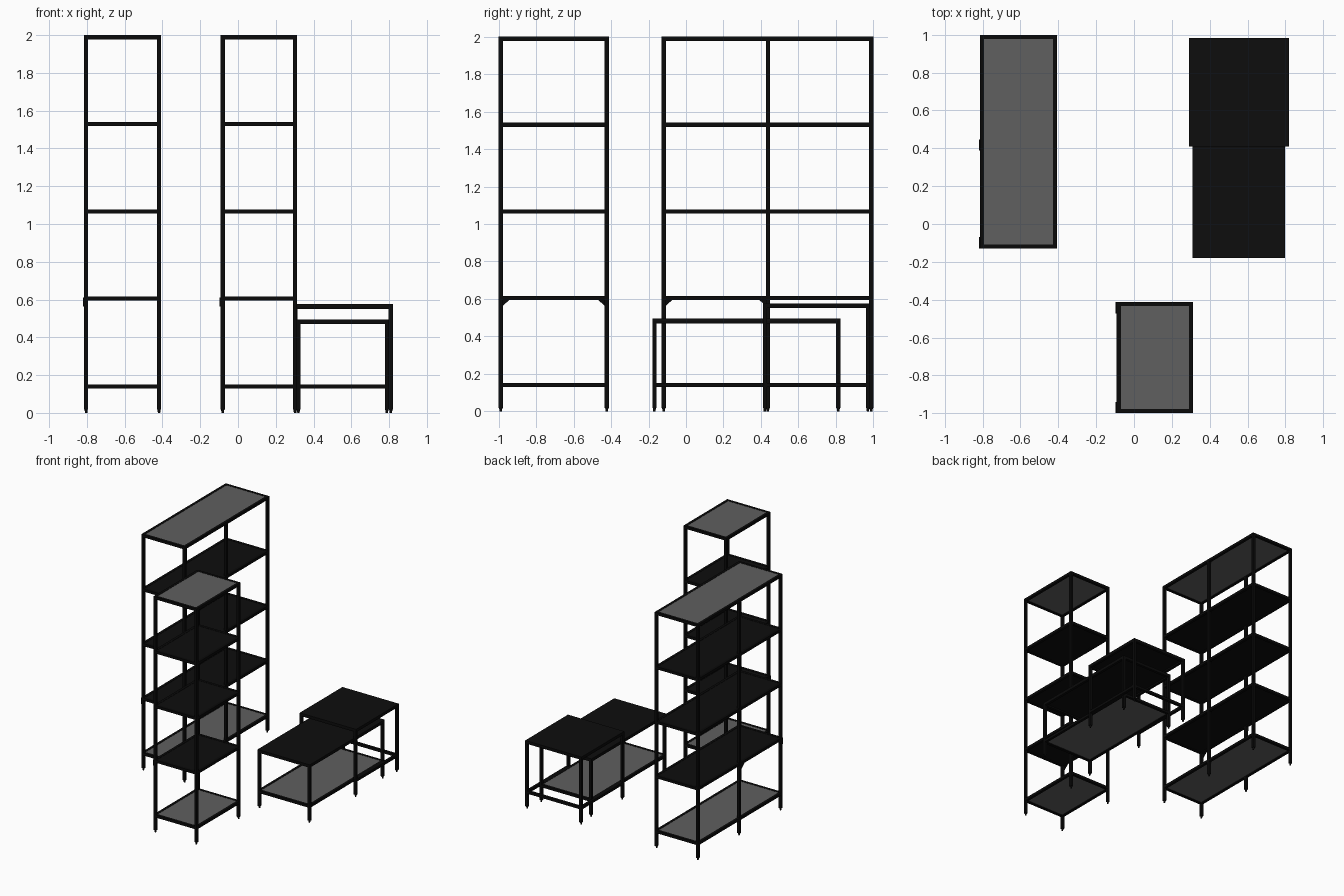
import bpy, bmesh
from mathutils import Matrix, Vector

if "Cube" in bpy.data.objects:
    bpy.data.objects.remove(bpy.data.objects["Cube"], do_unlink=True)

T = 0.022  # square tube width


def material(name, value):
    m = bpy.data.materials.new(name)
    m.use_nodes = True
    col = (value, value, value, 1)
    m.diffuse_color = col
    bsdf = m.node_tree.nodes["Principled BSDF"]
    bsdf.inputs["Base Color"].default_value = col
    bsdf.inputs["Roughness"].default_value = 0.7
    return m


FRAME = material("black metal", 0.003)
BOARD = material("dark board", 0.004)
GREY = material("grey board", 0.115)


def box(bm, x0, x1, y0, y1, z0, z1):
    size = Matrix.Diagonal((x1 - x0, y1 - y0, z1 - z0, 1))
    mid = Matrix.Translation(((x0 + x1) / 2, (y0 + y1) / 2, (z0 + z1) / 2))
    bmesh.ops.create_cube(bm, size=1, matrix=mid @ size)


def finish(bm, name, mat):
    bmesh.ops.recalc_face_normals(bm, faces=bm.faces)
    mesh = bpy.data.meshes.new(name)
    bm.to_mesh(mesh)
    bm.free()
    mesh.materials.append(mat)
    ob = bpy.data.objects.new(name, mesh)
    bpy.context.collection.objects.link(ob)
    return ob


def posts(name, x0, x1, ys, top):
    """Square posts standing on small round feet."""
    bm = bmesh.new()
    for x in (x0 + T / 2, x1 - T / 2):
        for y in ys:
            box(bm, x - T / 2, x + T / 2, y - T / 2, y + T / 2, 0.018, top)
            bmesh.ops.create_cone(bm, cap_ends=True, segments=12, radius1=0.006,
                                  radius2=0.009, depth=0.02,
                                  matrix=Matrix.Translation((x, y, 0.01)))
    finish(bm, name, FRAME)


def rails(name, x0, x1, y0, y1, top, front=True):
    """Rectangular ring of rails, optionally open at the front."""
    bm = bmesh.new()
    for x in (x0, x1 - T):
        box(bm, x, x + T, y0, y1, top - T, top)
    for y in ([y0] if front else []) + [y1 - T]:
        box(bm, x0 + T, x1 - T, y, y + T, top - T, top)
    finish(bm, name, FRAME)


def panel(name, x0, x1, y0, y1, top, mat, inset=T):
    bm = bmesh.new()
    box(bm, x0 + inset, x1 - inset, y0 + inset, y1 - inset, top - 0.012, top)
    finish(bm, name, mat)


def gussets(name, x, y0, y1, top):
    """Triangular corner plates on the outer left-hand side of the frame."""
    bm = bmesh.new()
    size, thick = 0.06, 0.005
    for y, s in ((y0, 1), (y1, -1)):
        outline = [(y, top), (y + s * size, top), (y + s * size, top - 0.015),
                   (y + s * 0.02, top - 0.05), (y, top - 0.05)]
        face = bm.faces.new([bm.verts.new((x, py, pz)) for py, pz in outline])
        ext = bmesh.ops.extrude_face_region(bm, geom=[face])
        moved = [g for g in ext["geom"] if isinstance(g, bmesh.types.BMVert)]
        bmesh.ops.translate(bm, verts=moved, vec=Vector((-thick, 0, 0)))
    finish(bm, name, FRAME)


def shelf_unit(name, x0, x1, y0, y1, mids=()):
    levels = (0.151, 0.616, 1.078, 1.541, 2.0)
    posts(name + "_posts", x0, x1, [y0 + T / 2, *mids, y1 - T / 2], 2.0)
    for i, z in enumerate(levels):
        grey = i in (0, len(levels) - 1)
        rails(f"{name}_rails_{i + 1}", x0, x1, y0, y1, z)
        panel(f"{name}_shelf_{i + 1}", x0, x1, y0, y1, z - 0.002,
              GREY if grey else BOARD)
    end = mids[0] + T / 2 if mids else y1
    gussets(name + "_gussets", x0, y0, end, 0.612)


def table(name, x0, x1, y0, y1, top):
    posts(name + "_legs", x0, x1, [y0 + T / 2, y1 - T / 2], top - 0.003)
    rails(name + "_top_rails", x0, x1, y0, y1, top - 0.003)
    panel(name + "_top", x0, x1, y0, y1, top, BOARD, 0)


# Shelving units
shelf_unit("wide_shelf", -0.815, -0.407, -0.13, 1.0, (0.437,))
shelf_unit("narrow_shelf", -0.092, 0.313, -1.0, -0.412)

# Nesting tables: the tall one is open at the front so the low one slides in
tall = (0.292, 0.82, 0.41, 0.982)
low = (0.309, 0.799, -0.18, 0.824)
table("tall_table", *tall, 0.576)
rails("tall_table_low_rails", *tall, 0.151, front=False)
table("low_table", *low, 0.495)
rails("low_table_low_rails", *low, 0.151)
panel("low_table_shelf", *low, 0.149, GREY)
